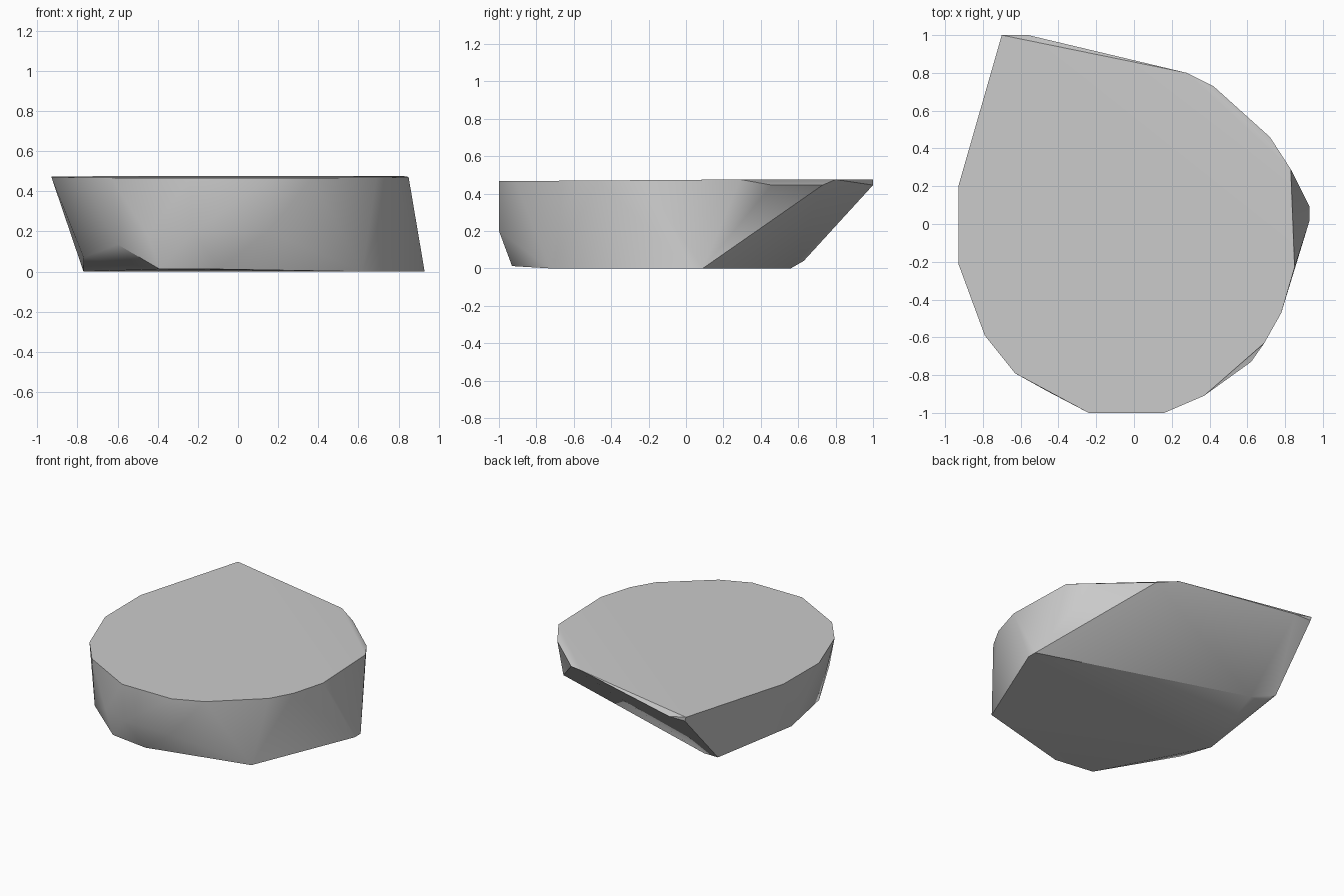
import bpy
import bmesh
import math

default_cube = bpy.data.objects.get("Cube")
if default_cube:
    bpy.data.objects.remove(default_cube, do_unlink=True)


def make_material(name, color):
    material = bpy.data.materials.new(name)
    material.use_nodes = True
    material.diffuse_color = color
    material.node_tree.nodes["Principled BSDF"].inputs["Base Color"].default_value = color
    return material


def top_height(y):
    """The top rises gently from the front and is level at the back."""
    return min(0.475, 0.473 + 0.007 * y)


# Rim of the flat top, going round from the pointed back corner
rim = [
    (-0.7, 1), (0.28, 0.8), (0.62, 0.48), (0.83, 0.29), (0.85, -0.23),
    (0.78, -0.47), (0.69, -0.63), (0.37, -0.91), (0.16, -1), (-0.24, -1),
    (-0.63, -0.79), (-0.79, -0.59), (-0.93, -0.21), (-0.93, 0.2),
]

# Bevel just under the back rim
back_lip = [(-0.69, 1), (-0.56, 1), (0.42, 0.73), (0.72, 0.46)]

# Corners where the sides begin to taper towards the base
taper = [
    (0.15, -1, 0.2), (-0.22, -1, 0.2), (-0.45, -0.89, 0.18),
    (-0.6, -0.8, 0.135), (-0.77, -0.44, 0.07), (-0.7, 0.63, 0.04),
]

# Flat base, with its front edge lifted slightly
base = [
    (0.93, 0.02), (0.93, 0.09), (-0.54, 0.56), (-0.64, 0.56),
    (-0.77, -0.12), (0.62, -0.73),
]
base_front = [(-0.1, -0.93), (-0.39, -0.89)]

points = [(x, y, top_height(y)) for x, y in rim]
points += [(x, y, 0.445) for x, y in back_lip]
points += taper
points += [(x, y, 0) for x, y in base]
points += [(x, y, 0.012) for x, y in base_front]

# Wrap the corners in one faceted stone block
bm = bmesh.new()
for point in points:
    bm.verts.new(point)
hull = bmesh.ops.convex_hull(bm, input=bm.verts[:])
loose = [v for v in bm.verts if not v.link_faces]
bmesh.ops.delete(bm, geom=loose, context="VERTS")
bmesh.ops.dissolve_limit(
    bm, angle_limit=math.radians(0.5), verts=bm.verts[:], edges=bm.edges[:]
)
bmesh.ops.recalc_face_normals(bm, faces=bm.faces[:])

mesh = bpy.data.meshes.new("stone_slab")
bm.to_mesh(mesh)
bm.free()

stone_slab = bpy.data.objects.new("stone_slab", mesh)
bpy.context.collection.objects.link(stone_slab)
mesh.materials.append(make_material("stone_grey", (0.6, 0.6, 0.6, 1)))

# Soft sides with crisp rim and base edges
bpy.ops.object.select_all(action="DESELECT")
stone_slab.select_set(True)
bpy.context.view_layer.objects.active = stone_slab
bpy.ops.object.shade_smooth_by_angle(angle=math.radians(35))
